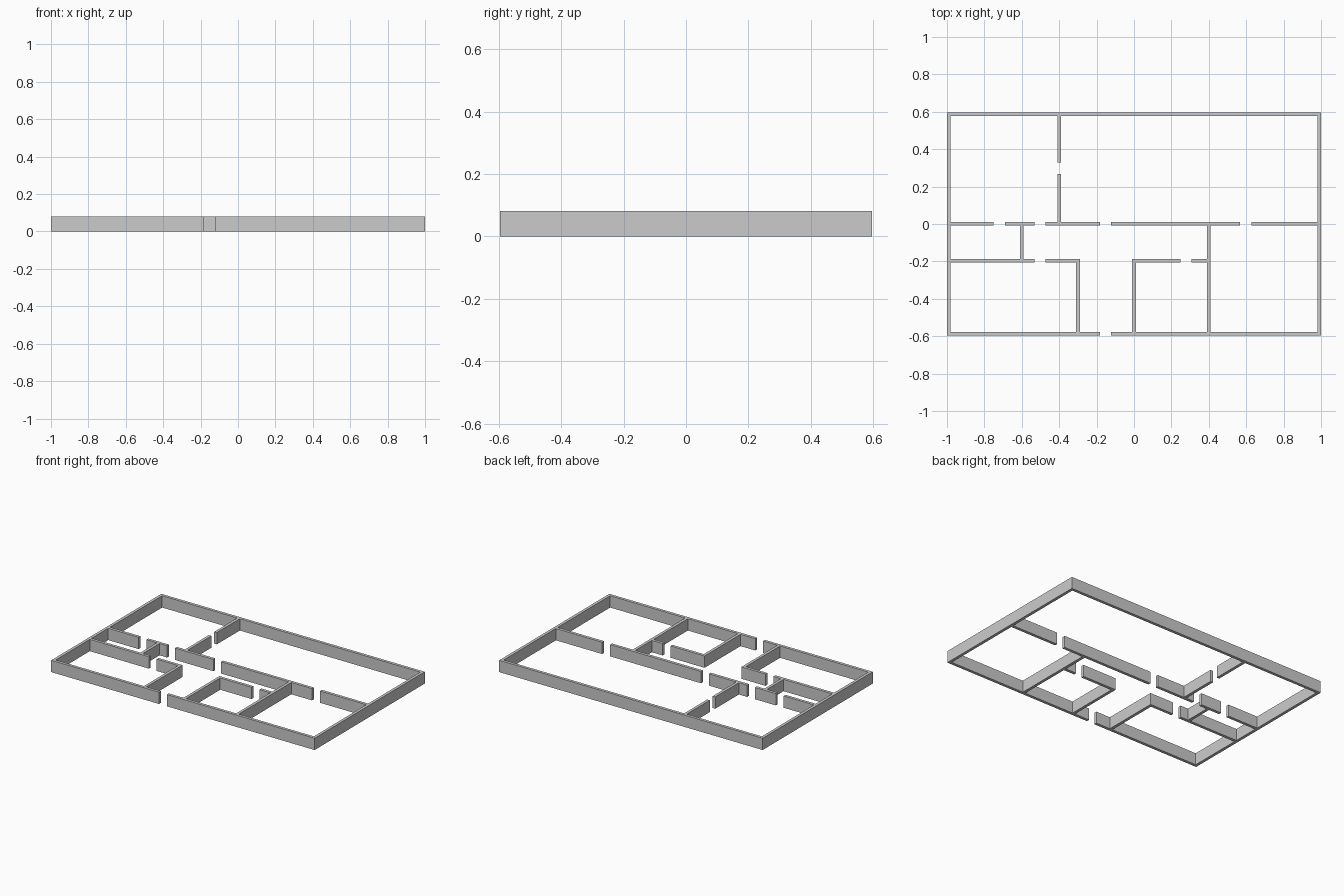
import bpy, bmesh

if "Cube" in bpy.data.objects:
    bpy.data.objects.remove(bpy.data.objects["Cube"])

T = 0.02            # wall thickness
H = 0.081           # wall height
X, Y = 1.0, 0.597   # outer half sizes
R = T / 2
M = 0.002           # cross wall centre lines sit slightly off zero
Y2 = -0.197         # line of the short inner walls


def along_x(y, *spans):
    return [(a, b, y - R, y + R) for a, b in spans]


def along_y(x, *spans):
    return [(x - R, x + R, a, b) for a, b in spans]


def build_walls(name, rects):
    """Merge plan rectangles on a shared grid, then extrude them upward."""
    xs = sorted({round(v, 4) for r in rects for v in r[:2]})
    ys = sorted({round(v, 4) for r in rects for v in r[2:]})
    bm = bmesh.new()
    verts = {}

    def vert(i, j):
        if (i, j) not in verts:
            verts[i, j] = bm.verts.new((xs[i], ys[j], 0))
        return verts[i, j]

    for i in range(len(xs) - 1):
        for j in range(len(ys) - 1):
            cx, cy = (xs[i] + xs[i + 1]) / 2, (ys[j] + ys[j + 1]) / 2
            if any(a < cx < b and c < cy < d for a, b, c, d in rects):
                bm.faces.new([vert(i, j), vert(i + 1, j), vert(i + 1, j + 1), vert(i, j + 1)])
    top = bmesh.ops.extrude_face_region(bm, geom=bm.faces[:], use_keep_orig=True)
    bmesh.ops.translate(bm, vec=(0, 0, H),
                        verts=[g for g in top["geom"] if isinstance(g, bmesh.types.BMVert)])
    bmesh.ops.recalc_face_normals(bm, faces=bm.faces[:])
    mesh = bpy.data.meshes.new(name)
    bm.to_mesh(mesh)
    bm.free()
    ob = bpy.data.objects.new(name, mesh)
    bpy.context.collection.objects.link(ob)
    return ob


# Outer walls with the front entrance gap
rects = along_x(Y - R, (-X, X)) + along_x(-Y + R, (-X, -0.182), (-0.122, X))
rects += along_y(-X + R, (-Y, Y)) + along_y(X - R, (-Y, Y))

# Long middle wall with its door gaps
rects += along_x(M, (-X, -0.75), (-0.69, -0.532), (-0.472, -0.182),
                 (-0.122, 0.567), (0.628, X))

# Short cross walls with door gaps
rects += along_x(Y2, (-X, -0.532), (-0.472, -0.29), (-0.01, 0.248), (0.308, 0.4))

# Partitions running front to back
rects += along_y(-0.4, (M, 0.268), (0.328, Y))
rects += along_y(-0.6, (Y2, M))
rects += along_y(-0.3, (-Y, Y2 + R)) + along_y(0.0, (-Y, Y2 + R))
rects += along_y(0.4, (-Y, M))

build_walls("floor_plan_walls", rects)
